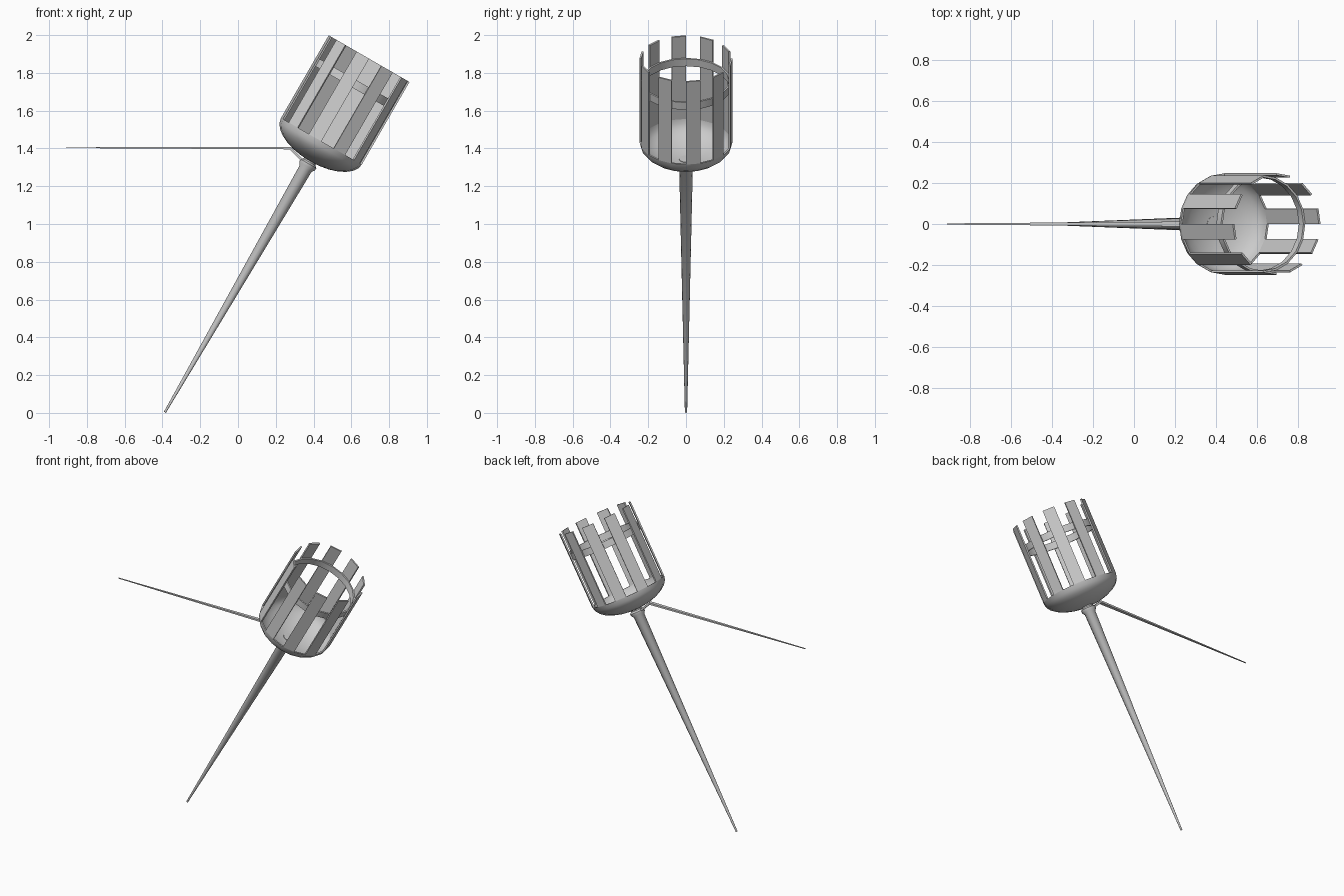
import bpy, bmesh, math
from mathutils import Matrix, Vector

if "Cube" in bpy.data.objects:
    bpy.data.objects.remove(bpy.data.objects["Cube"])

SEG = 20                      # sides of the basket
R_OUT, R_IN = 0.247, 0.237    # basket wall
TILT = Matrix.Translation((-0.387, 0, 0.003)) @ Matrix.Rotation(math.radians(30), 4, 'Y')


def finish(name, bm, matrix=None, angle=35):
    bmesh.ops.recalc_face_normals(bm, faces=bm.faces[:])
    me = bpy.data.meshes.new(name)
    bm.to_mesh(me)
    bm.free()
    if matrix:
        me.transform(matrix)
    ob = bpy.data.objects.new(name, me)
    bpy.context.collection.objects.link(ob)
    bpy.ops.object.select_all(action='DESELECT')
    ob.select_set(True)
    bpy.context.view_layer.objects.active = ob
    bpy.ops.object.shade_smooth_by_angle(angle=math.radians(angle))
    return ob


def lathe(name, profile, seg, closed=False):
    """Revolve (radius, height) points around the torch axis."""
    bm = bmesh.new()
    vs = [bm.verts.new((r, 0, h)) for r, h in profile]
    pairs = list(zip(vs, vs[1:])) + ([(vs[-1], vs[0])] if closed else [])
    edges = [bm.edges.new(p) for p in pairs]
    bmesh.ops.spin(bm, geom=vs + edges, cent=(0, 0, 0), axis=(0, 0, 1),
                   angle=2 * math.pi, steps=seg, use_duplicate=False)
    bmesh.ops.remove_doubles(bm, verts=bm.verts[:], dist=1e-4)
    return finish(name, bm, TILT)


def loft(bm, rings):
    """Join four-cornered rings into a closed bar."""
    loops = [[bm.verts.new(p) for p in ring] for ring in rings]
    for a, b in zip(loops, loops[1:]):
        for i in range(4):
            j = (i + 1) % 4
            bm.faces.new((a[i], a[j], b[j], b[i]))
    bm.faces.new(loops[0])
    bm.faces.new(loops[-1])


# Tapered handle with a flared collar under the cup
lathe("handle", [(0, 0), (0.006, 0), (0.036, 1.49), (0.047, 1.505),
                 (0.049, 1.52), (0.036, 1.53), (0.036, 1.55), (0, 1.55)], 12)

# Bowl-shaped cup: outer and inner half ellipse
RIM, DEPTH, N = 1.657, 0.122, 7
arc = [math.pi / 2 * i / N for i in range(N + 1)]
outer = [(R_OUT * math.sin(a), RIM - DEPTH * math.cos(a)) for a in arc]
inner = [(R_IN * math.sin(a), RIM - (DEPTH - 0.01) * math.cos(a)) for a in reversed(arc)]
lathe("cup", outer + inner, SEG)

# Upright slats rising from every other side of the cup rim
bm = bmesh.new()
for k in range(0, SEG, 2):
    a, b = (2 * math.pi * (k + d) / SEG for d in (0, 1))
    corners = [(R_OUT, a), (R_OUT, b), (R_IN, b), (R_IN, a)]
    loft(bm, [[(r * math.cos(t), r * math.sin(t), h) for r, t in corners]
              for h in (RIM, 2.162)])
finish("slats", bm, TILT, 15)

# Hoop inside the slats
lathe("hoop", [(R_IN, 1.985), (R_IN, 2.03), (0.227, 2.03), (0.227, 1.985)], SEG, True)

# Thin tapering side arm, bent where it meets the collar
bm = bmesh.new()
path = [  # x, z, half width, half thickness, section direction
    (-0.91, 1.404, 0.003, 0.002, (0, 1)),
    (0.275, 1.402, 0.012, 0.007, (0.38, 0.92)),
    (0.36, 1.318, 0.013, 0.007, (0.7, 0.7))]
rings = []
for x, z, w, t, (nx, nz) in path:
    c, n, y = Vector((x, 0, z)), Vector((nx, 0, nz)) * t, Vector((0, w, 0))
    rings.append([c + n + y, c + n - y, c - n - y, c - n + y])
loft(bm, rings)
finish("side_arm", bm)
